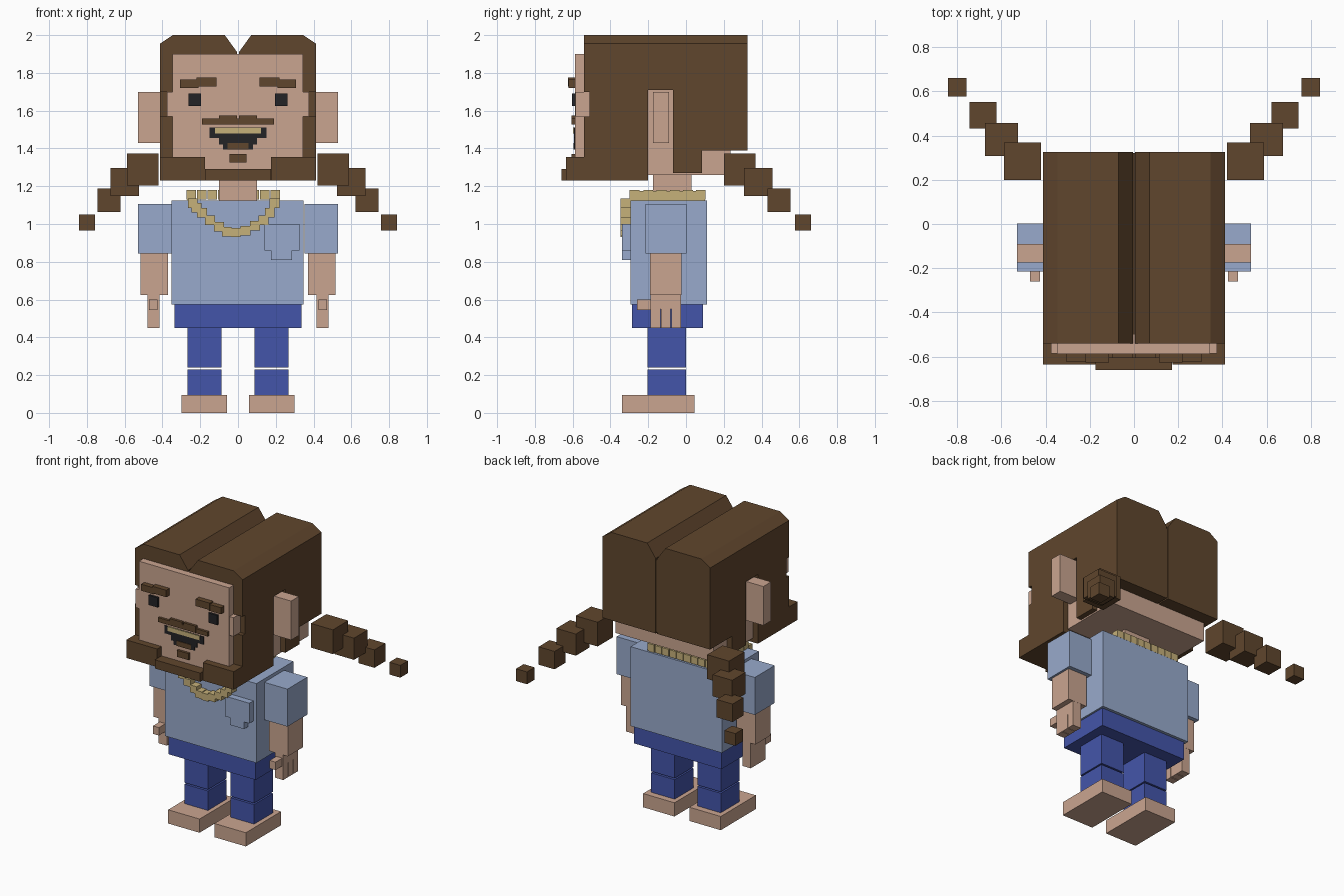
import bpy, bmesh


def material(name, r, g, b):
    def lin(c):
        c /= 255
        return c / 12.92 if c <= 0.04045 else ((c + 0.055) / 1.055) ** 2.4
    m = bpy.data.materials.new(name)
    m.diffuse_color = (lin(r), lin(g), lin(b), 1)
    return m


SKIN = material("skin", 202, 165, 144)
HAIR = material("brown hair", 96, 70, 45)
SHIRT = material("light blue shirt", 152, 170, 204)
PANTS = material("blue trousers", 68, 85, 170)
GOLD = material("gold", 198, 177, 122)
BLACK = material("black", 35, 35, 38)


def finish(name, bm, mat):
    bmesh.ops.recalc_face_normals(bm, faces=bm.faces)
    me = bpy.data.meshes.new(name)
    bm.to_mesh(me)
    bm.free()
    me.materials.append(mat)
    ob = bpy.data.objects.new(name, me)
    bpy.context.collection.objects.link(ob)
    return ob


def boxes(name, mat, *bounds):
    """One object from boxes given as (x0, x1, y0, y1, z0, z1)."""
    bm = bmesh.new()
    for x0, x1, y0, y1, z0, z1 in bounds:
        vs = bmesh.ops.create_cube(bm, size=1)["verts"]
        for v in vs:
            v.co = (x1 if v.co.x > 0 else x0, y1 if v.co.y > 0 else y0,
                    z1 if v.co.z > 0 else z0)
    return finish(name, bm, mat)


def pair(name, mat, *bounds):
    """The same boxes on the right (+x) and mirrored on the left."""
    boxes(name + "_right", mat, *bounds)
    boxes(name + "_left", mat, *[(-b[1], -b[0], *b[2:]) for b in bounds])


def prism_y(name, mat, pts, y0, y1):
    """Extrude an (x, z) outline along y."""
    bm = bmesh.new()
    f = bm.faces.new([bm.verts.new((x, y0, z)) for x, z in pts])
    ext = bmesh.ops.extrude_face_region(bm, geom=[f])["geom"]
    for v in ext:
        if isinstance(v, bmesh.types.BMVert):
            v.co.y = y1
    return finish(name, bm, mat)


# Legs, feet and waist
boxes("waist", PANTS, (-0.335, 0.335, -0.285, 0.09, 0.45, 0.575))
pair("leg", PANTS, (0.087, 0.267, -0.205, 0, 0.24, 0.45),
     (0.087, 0.267, -0.205, 0, 0.095, 0.23))
pair("foot", SKIN, (0.057, 0.298, -0.34, 0.045, 0, 0.095))

# Shirt, sleeves and stepped pocket
boxes("shirt", SHIRT, (-0.352, 0.348, -0.295, 0.11, 0.575, 1.125))
pair("sleeve", SHIRT, (0.352, 0.53, -0.215, 0.003, 0.845, 1.105))
prism_y("pocket", SHIRT, [(0.14, 1.0), (0.325, 1.0), (0.325, 0.86), (0.285, 0.86),
                          (0.285, 0.81), (0.175, 0.81), (0.175, 0.86), (0.14, 0.86)],
        -0.34, -0.29)

# Arms and hands with fingers and thumb
pair("arm", SKIN, (0.37, 0.515, -0.19, -0.025, 0.625, 0.845))
fingers = [(0.415, 0.478, y, y + 0.051, 0.45, 0.55) for y in (-0.187, -0.132, -0.077)]
pair("hand", SKIN, (0.415, 0.478, -0.187, -0.026, 0.55, 0.625),
     (0.425, 0.47, -0.26, -0.187, 0.545, 0.60), *fingers)

# Neck, head, face plate, temples and ears
boxes("neck", SKIN, (-0.1, 0.1, -0.175, 0.03, 1.12, 1.27))
boxes("head", SKIN, (-0.375, 0.375, -0.5, 0.235, 1.26, 1.72))
boxes("face", SKIN, (-0.348, 0.344, -0.588, -0.5, 1.28, 1.90))
pair("temple", SKIN, (0.34, 0.375, -0.585, -0.5, 1.57, 1.70))
pair("ear", SKIN, (0.37, 0.53, -0.175, -0.09, 1.43, 1.70))

# Hair: two chamfered top halves with a centre parting
for side, s in (("right", 1), ("left", -1)):
    prism_y("hair_top_" + side, HAIR,
            [(s * x, z) for x, z in ((0.005, 1.71), (0.412, 1.71), (0.412, 1.955),
                                     (0.345, 2.0), (0.07, 2.0), (0.005, 1.91))],
            -0.54, 0.325)
# Hair sides around the ear gap, and the back of the hair
pair("hair_side", HAIR,
     (0.345, 0.412, -0.54, -0.2, 1.23, 1.57),
     (0.375, 0.412, -0.51, -0.2, 1.57, 1.70),
     (0.345, 0.412, -0.54, -0.2, 1.70, 1.72),
     (0.37, 0.412, -0.07, 0.085, 1.27, 1.71))
pair("hair_back", HAIR, (0.005, 0.412, 0.08, 0.325, 1.39, 1.71))
boxes("hair_parting", HAIR, (-0.006, 0.006, -0.53, 0.32, 1.40, 1.90))

# Pigtails: shrinking cubes
pair("pigtail", HAIR, (0.42, 0.588, 0.2, 0.368, 1.205, 1.373),
     (0.525, 0.674, 0.308, 0.457, 1.147, 1.297),
     (0.622, 0.744, 0.432, 0.552, 1.063, 1.187),
     (0.757, 0.841, 0.577, 0.661, 0.965, 1.05))

# Beard, goatee, moustache and eyebrows
boxes("beard_underside", HAIR, (-0.41, 0.41, -0.61, -0.2, 1.23, 1.29))
pair("beard_side", HAIR, (0.175, 0.412, -0.635, -0.53, 1.23, 1.355))
boxes("beard_chin", HAIR, (-0.175, 0.172, -0.66, -0.54, 1.23, 1.29))
boxes("goatee", HAIR, (-0.045, 0.045, -0.605, -0.58, 1.325, 1.37))
pair("moustache", HAIR, (0, 0.19, -0.605, -0.58, 1.528, 1.558),
     (0.006, 0.1, -0.606, -0.58, 1.53, 1.575))
pair("eyebrow", HAIR, (0.113, 0.22, -0.625, -0.58, 1.727, 1.775),
     (0.21, 0.306, -0.623, -0.58, 1.72, 1.765))

# Eyes and stepped open mouth with teeth and tongue
pair("eye", BLACK, (0.195, 0.263, -0.603, -0.58, 1.625, 1.692))
boxes("mouth", BLACK, (-0.15, 0.15, -0.592, -0.58, 1.455, 1.51),
      (-0.1, 0.1, -0.592, -0.58, 1.42, 1.456),
      (-0.08, 0.08, -0.592, -0.58, 1.395, 1.421))
boxes("teeth", GOLD, (-0.122, 0.122, -0.597, -0.58, 1.48, 1.51))
boxes("tongue", HAIR, (-0.055, 0.055, -0.596, -0.58, 1.395, 1.43))

# Necklace: square ring of beads on the collar, and a hanging loop in front
ring = [(x, y) for x in (-0.247, 0.197) for y in (-0.272, -0.2, -0.13, -0.06, 0.01, 0.078)]
ring += [(-0.247 + 0.0555 * i, 0.078) for i in range(1, 8)]
boxes("necklace_ring", GOLD,
      *[(x - 0.025, x + 0.025, y - (0.026 if abs(x) > 0.24 or x > 0.19 else 0.022),
         y + 0.026, 1.13, 1.18) for x, y in ring],
      *[(x - 0.022, x + 0.022, -0.297, 0.1, 1.125, 1.175) for x in (-0.247, 0.197)])
loop = [(-0.24, 1.11), (-0.22, 1.085), (-0.19, 1.06), (-0.148, 1.02), (-0.1, 0.985),
        (-0.06, 0.96), (-0.012, 0.955), (0.04, 0.965), (0.09, 0.99), (0.135, 1.02),
        (0.168, 1.06), (0.193, 1.11)]
boxes("necklace_loop", GOLD,
      *[(x - 0.026, x + 0.026, -0.347, -0.295, z - 0.025, z + 0.025) for x, z in loop])
